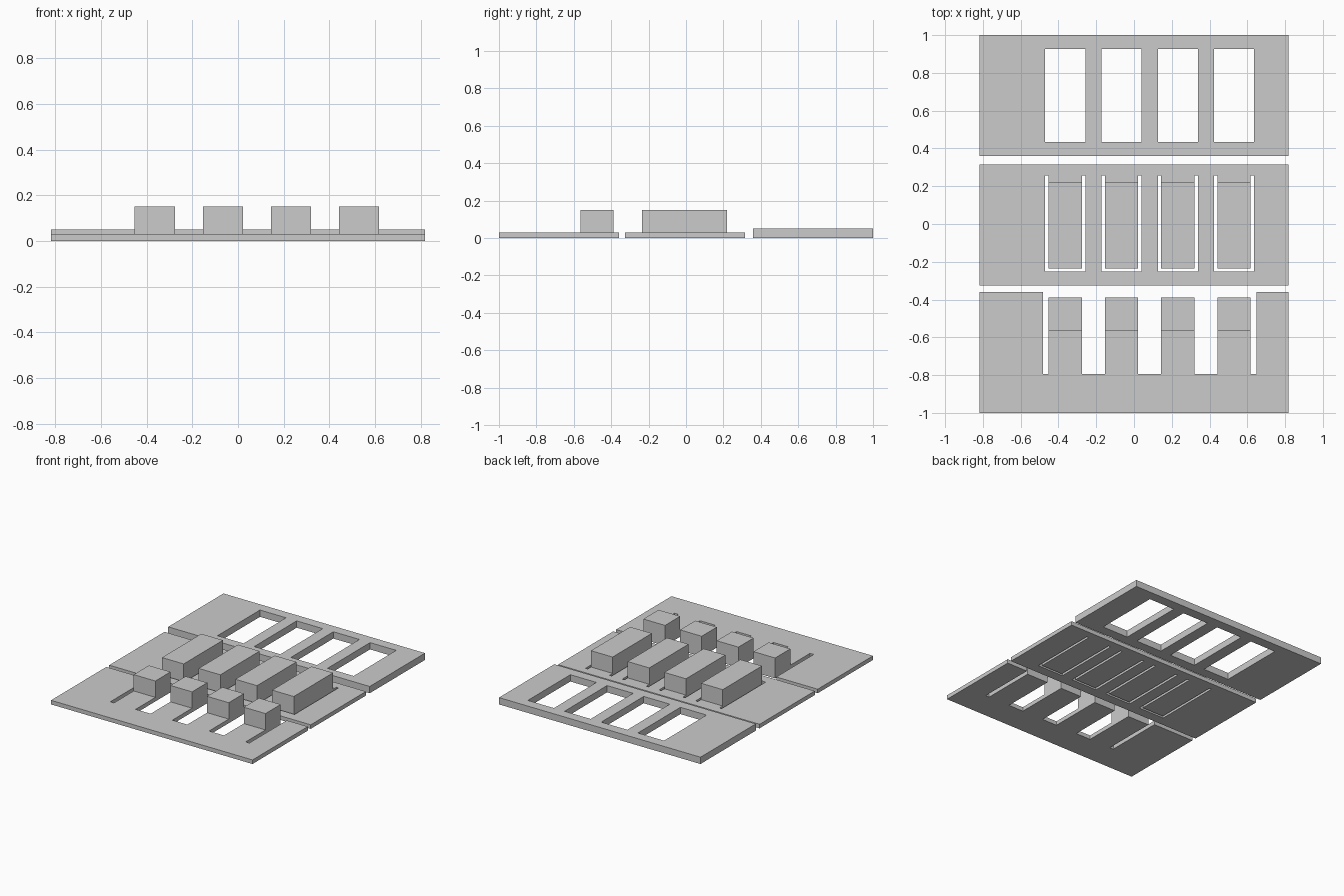
import bpy
import bmesh

if "Cube" in bpy.data.objects:
    bpy.data.objects.remove(bpy.data.objects["Cube"], do_unlink=True)

HALF_W = 0.818      # half width of every plate
THIN, THICK, TOP = 0.03, 0.05, 0.15
KEY, SLOT = 0.088, 0.106   # half widths of the keys and their openings
CENTRES = [-0.364 + 0.298 * i for i in range(4)]

grey = bpy.data.materials.new("light grey")
grey.use_nodes = True
grey.diffuse_color = (0.6, 0.6, 0.6, 1)
grey.node_tree.nodes["Principled BSDF"].inputs["Base Color"].default_value = grey.diffuse_color


def rect(x0, x1, y0, y1):
    return [(x0, y0), (x1, y0), (x1, y1), (x0, y1)]


def prism(name, outlines, z0, z1):
    """Extrude counter-clockwise outlines between two heights."""
    bm = bmesh.new()
    for outline in outlines:
        base = bm.faces.new([bm.verts.new((x, y, z0)) for x, y in outline])
        top = bmesh.ops.extrude_face_region(bm, geom=[base], use_keep_orig=True)["geom"]
        bmesh.ops.translate(bm, vec=(0, 0, z1 - z0),
                            verts=[v for v in top if isinstance(v, bmesh.types.BMVert)])
    bmesh.ops.recalc_face_normals(bm, faces=bm.faces)
    mesh = bpy.data.meshes.new(name)
    bm.to_mesh(mesh)
    bm.free()
    mesh.materials.append(grey)
    obj = bpy.data.objects.new(name, mesh)
    bpy.context.collection.objects.link(obj)
    return obj


def cut(plate, outlines):
    """Cut the outlines right through a plate."""
    cutter = prism(plate.name + "_cutter", outlines, -0.1, 0.1)
    mod = plate.modifiers.new("openings", "BOOLEAN")
    mod.operation, mod.solver, mod.object = "DIFFERENCE", "EXACT", cutter
    graph = bpy.context.evaluated_depsgraph_get()
    mesh = bpy.data.meshes.new_from_object(plate.evaluated_get(graph))
    plate.modifiers.clear()
    plate.data = mesh
    bpy.data.objects.remove(cutter, do_unlink=True)


# Back plate: frame with four windows
frame = prism("window_plate", [rect(-HALF_W, HALF_W, 0.359, 1)], 0, THICK)
cut(frame, [rect(c - SLOT, c + SLOT, 0.433, 0.926) for c in CENTRES])

# Middle plate: U-shaped slots leave tongues hinged at the back
tongues = prism("tongue_plate", [rect(-HALF_W, HALF_W, -0.325, 0.315)], 0, THIN)
cut(tongues, [[(c - SLOT, -0.252), (c + SLOT, -0.252), (c + SLOT, 0.257), (c + KEY, 0.257),
               (c + KEY, -0.236), (c - KEY, -0.236), (c - KEY, 0.257), (c - SLOT, 0.257)]
              for c in CENTRES])

# Front plate: comb outline with four free fingers
FRONT, NOTCH, TIP, REAR = -1, -0.793, -0.388, -0.359
left, right = CENTRES[0] - KEY - 0.03, CENTRES[-1] + KEY + 0.03
comb = [(-HALF_W, FRONT), (HALF_W, FRONT), (HALF_W, REAR), (right, REAR), (right, NOTCH)]
for c in reversed(CENTRES):
    comb += [(c + KEY, NOTCH), (c + KEY, TIP), (c - KEY, TIP), (c - KEY, NOTCH)]
comb += [(left, NOTCH), (left, REAR), (-HALF_W, REAR)]
prism("finger_plate", [comb], 0, THIN)

# Raised keys on the tongues and the finger tips
for i, c in enumerate(CENTRES, 1):
    prism(f"long_key_{i}", [rect(c - KEY, c + KEY, -0.236, 0.22)], THIN, TOP)
    prism(f"short_key_{i}", [rect(c - KEY, c + KEY, -0.564, TIP)], THIN, TOP)
